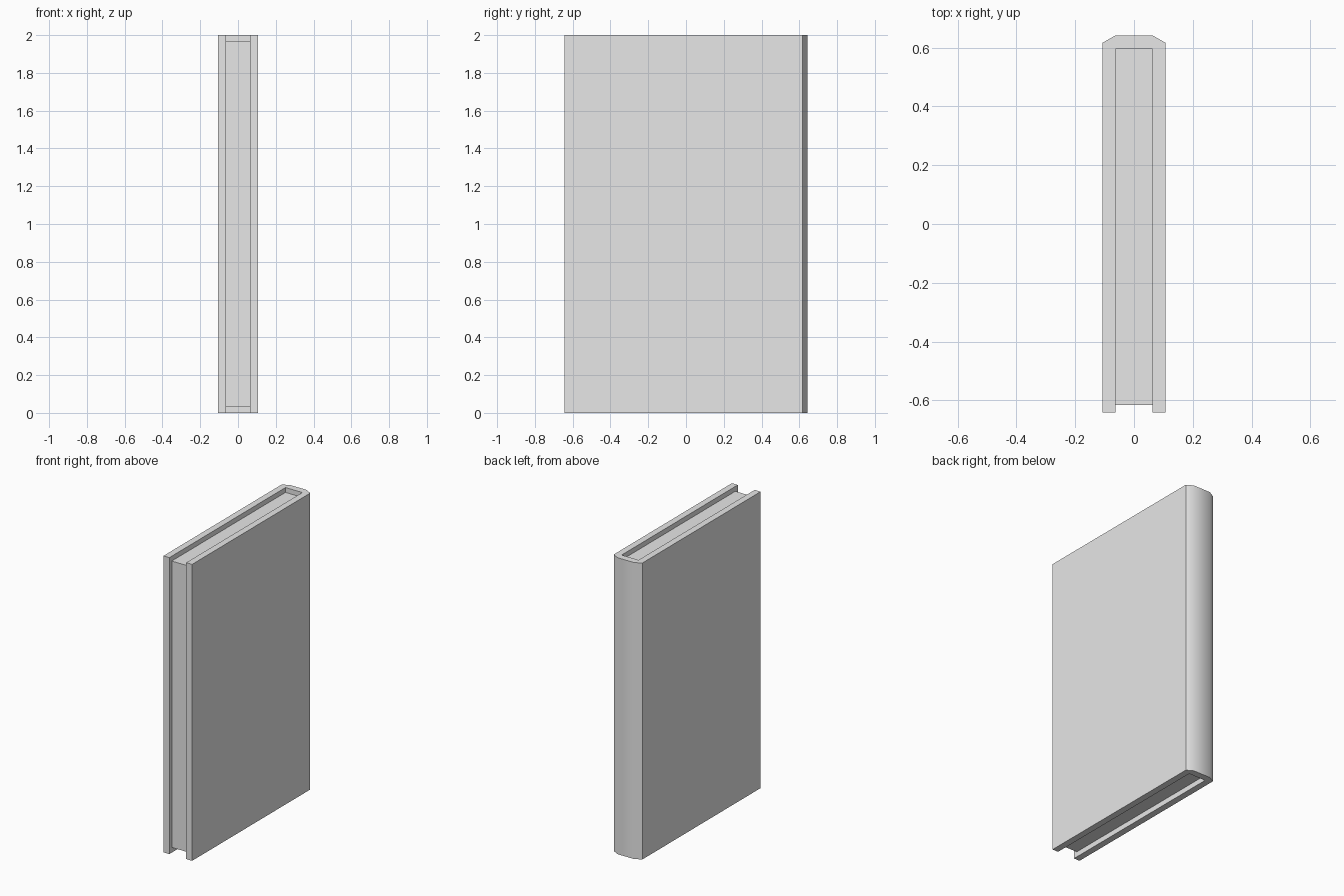
import bpy, bmesh, math

if "Cube" in bpy.data.objects:
    bpy.data.objects.remove(bpy.data.objects["Cube"])

grey = bpy.data.materials.new("plain grey")
grey.diffuse_color = (0.8, 0.8, 0.8, 1)
grey.use_nodes = True
grey.node_tree.nodes["Principled BSDF"].inputs["Base Color"].default_value = grey.diffuse_color


def extrude_profile(name, points, z0, z1):
    """Extrude an xy outline from z0 up to z1."""
    bm = bmesh.new()
    base = bm.faces.new([bm.verts.new((x, y, z0)) for x, y in points])
    ext = bmesh.ops.extrude_face_region(bm, geom=[base], use_keep_orig=True)
    top = [v for v in ext["geom"] if isinstance(v, bmesh.types.BMVert)]
    bmesh.ops.translate(bm, verts=top, vec=(0, 0, z1 - z0))
    bmesh.ops.recalc_face_normals(bm, faces=bm.faces)
    mesh = bpy.data.meshes.new(name)
    bm.to_mesh(mesh)
    bm.free()
    mesh.materials.append(grey)
    obj = bpy.data.objects.new(name, mesh)
    bpy.context.collection.objects.link(obj)
    return obj


# Cover: U-shaped outline with a chamfered spine at the back
half = [(0.063, 0.596), (0.063, -0.642), (0.107, -0.642), (0.107, 0.617), (0.063, 0.642)]
outline = half + [(-x, y) for x, y in reversed(half)]
cover = extrude_profile("cover", outline, 0, 2)
bpy.context.view_layer.objects.active = cover
cover.select_set(True)
bpy.ops.object.shade_smooth_by_angle(angle=math.radians(40))

# Page block set in from the cover edges
extrude_profile("pages", [(-0.063, -0.616), (0.063, -0.616), (0.063, 0.596), (-0.063, 0.596)],
                0.035, 1.967)
